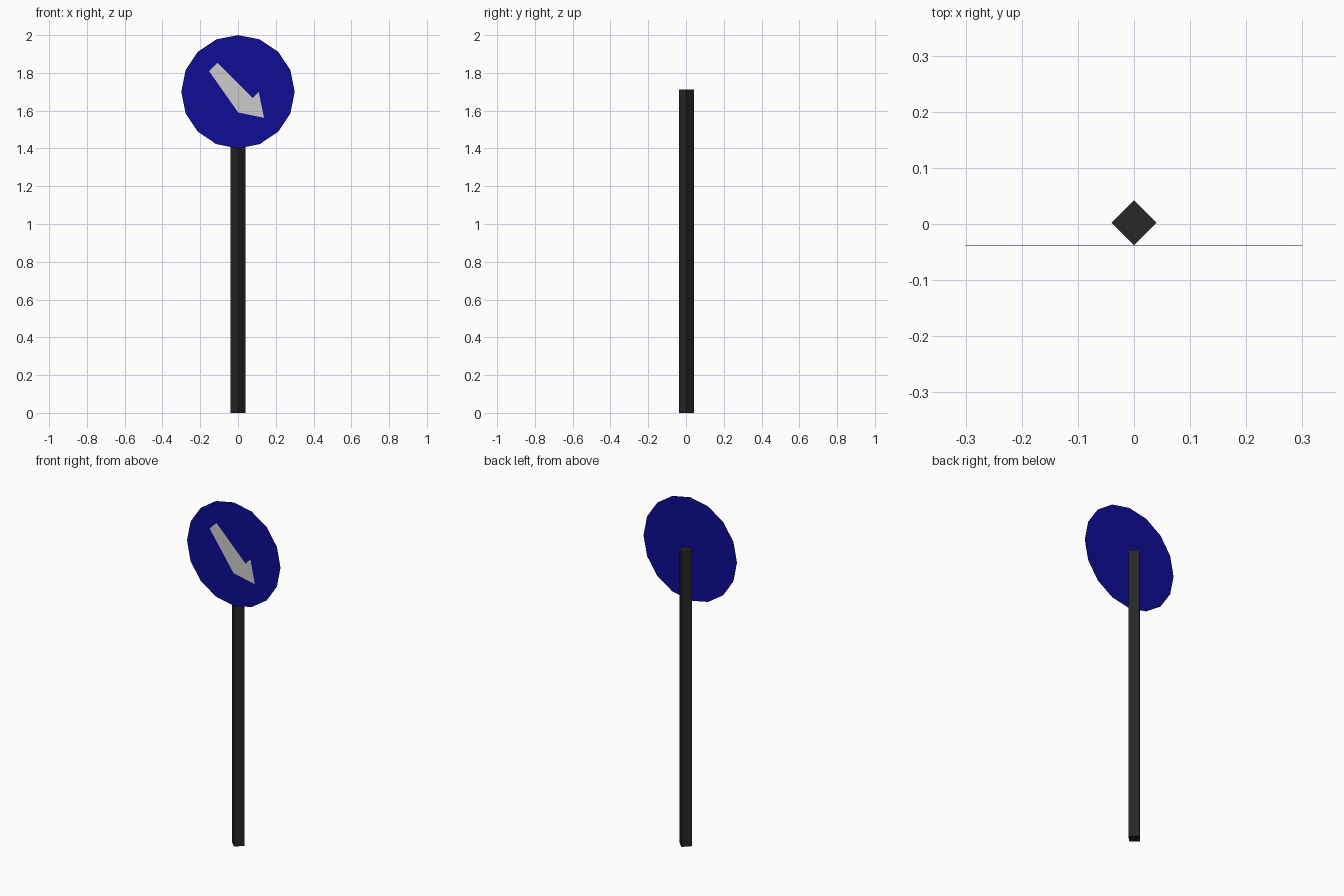
import bpy, bmesh, math
from mathutils import Matrix, Vector

if "Cube" in bpy.data.objects:
    bpy.data.objects.remove(bpy.data.objects["Cube"])


def material(name, rgb):
    m = bpy.data.materials.new(name)
    m.diffuse_color = (*rgb, 1)
    m.use_nodes = True
    m.node_tree.nodes["Principled BSDF"].inputs["Base Color"].default_value = m.diffuse_color
    return m


def finish(name, bm, mat):
    bmesh.ops.recalc_face_normals(bm, faces=bm.faces)
    mesh = bpy.data.meshes.new(name)
    bm.to_mesh(mesh)
    bm.free()
    mesh.materials.append(mat)
    obj = bpy.data.objects.new(name, mesh)
    bpy.context.collection.objects.link(obj)
    return obj


def prism(name, sides, radius, depth, matrix, mat):
    bm = bmesh.new()
    bmesh.ops.create_cone(bm, cap_ends=True, segments=sides, radius1=radius,
                          radius2=radius, depth=depth, matrix=matrix)
    return finish(name, bm, mat)


black = material("dark_metal", (0.02, 0.02, 0.02))
blue = material("sign_blue", (0.004, 0.004, 0.3))
white = material("arrow_white", (0.55, 0.55, 0.55))

CENTRE_Z = 1.7

# Square post, turned corner-on to the front
POST_H = 1.713
prism("post", 4, 0.04, POST_H, Matrix.Translation((0, 0.0025, POST_H / 2)), black)

# Thin sixteen-sided sign plate touching the front corner of the post
prism("sign_plate", 16, 0.3, 0.001,
      Matrix.Translation((0, -0.039, CENTRE_Z)) @ Matrix.Rotation(math.pi / 2, 4, 'X'), blue)

# Flat arrow: half outline as (along, across), mirrored, pointing down to the right
half = [(-0.185, 0.031), (0.078, 0.031), (0.078, 0.077)]
outline = half + [(0.195, 0)] + [(a, -b) for a, b in reversed(half)]
bm = bmesh.new()
along = Vector((1, 0, -1)).normalized()
across = Vector((1, 0, 1)).normalized()
origin = Vector((0, -0.042, CENTRE_Z))
face = bm.faces.new([bm.verts.new(origin + along * a + across * b) for a, b in outline])
bmesh.ops.triangulate(bm, faces=[face])
arrow = finish("arrow", bm, white)
# Make sure the arrow faces the viewer at -y
if arrow.data.polygons[0].normal.y > 0:
    arrow.data.flip_normals()
